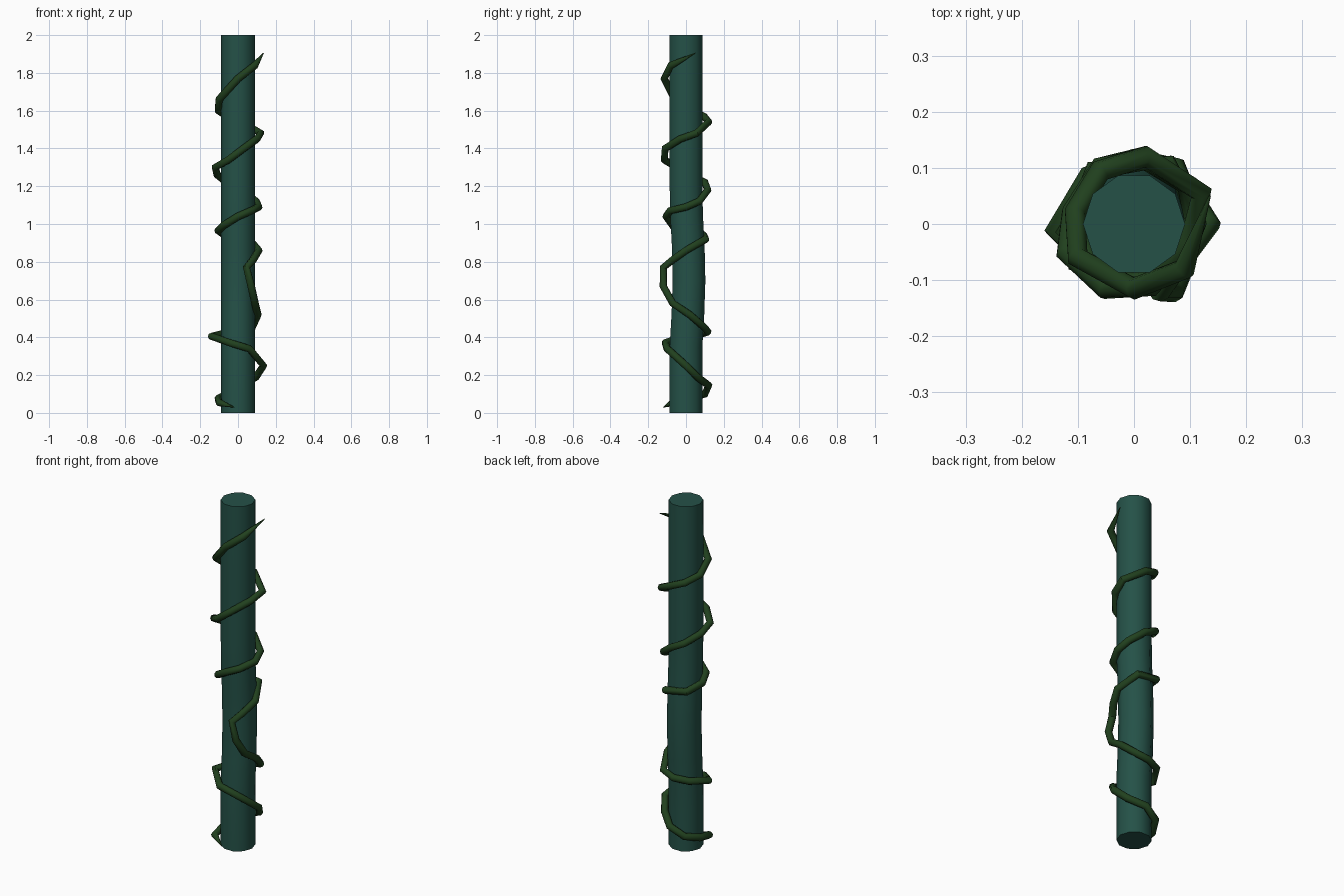
import bpy, bmesh, math

if "Cube" in bpy.data.objects:
    bpy.data.objects.remove(bpy.data.objects["Cube"])

def material(name, rgb):
    m = bpy.data.materials.new(name)
    m.diffuse_color = (*rgb, 1)
    m.use_nodes = True
    m.node_tree.nodes["Principled BSDF"].inputs["Base Color"].default_value = m.diffuse_color
    return m

teal = material("teal_green", (0.018, 0.083, 0.064))
leaf = material("dark_vine_green", (0.015, 0.052, 0.013))

# Main stalk: ten-sided column that bows slightly backwards below the middle
SIDES, RADIUS = 10, 0.091
sections = [(0, 0), (0.35, 0), (0.52, 0.01), (0.7, 0.016), (0.88, 0.012), (1.05, 0.003), (1.2, 0), (2, 0)]
bm = bmesh.new()
rings = []
for z, dy in sections:
    rings.append([bm.verts.new((RADIUS * math.cos(2 * math.pi * i / SIDES),
                                RADIUS * math.sin(2 * math.pi * i / SIDES) + dy, z))
                  for i in range(SIDES)])
for a, b in zip(rings, rings[1:]):
    for i in range(SIDES):
        j = (i + 1) % SIDES
        bm.faces.new((a[i], a[j], b[j], b[i]))
bm.faces.new(rings[0][::-1])
bm.faces.new(rings[-1])
mesh = bpy.data.meshes.new("stalk")
bm.to_mesh(mesh)
bm.free()
stalk = bpy.data.objects.new("stalk", mesh)
stalk.data.materials.append(teal)
bpy.context.collection.objects.link(stalk)

# Vine below the reversal: winds clockwise as it climbs
lower = [(-0.02, -0.12, 0.03), (-0.10, -0.07, 0.055), (-0.105, 0.02, 0.075), (-0.06, 0.10, 0.10),
         (0.02, 0.12, 0.145), (0.095, 0.06, 0.19), (0.135, 0.0, 0.25), (0.06, -0.10, 0.34),
         (-0.04, -0.11, 0.37), (-0.14, -0.01, 0.405), (-0.08, 0.085, 0.42), (0.0, 0.115, 0.43),
         (0.075, 0.10, 0.45), (0.105, 0.02, 0.52), (0.09, -0.07, 0.58), (0.07, -0.12, 0.67)]
# Vine above the reversal: winds the other way
upper = [(0.045, -0.12, 0.77), (0.08, -0.07, 0.81), (0.11, 0.0, 0.86), (0.06, 0.105, 0.92),
         (-0.07, 0.095, 0.94), (-0.105, 0.0, 0.965), (-0.08, -0.07, 0.99), (0.0, -0.105, 1.04),
         (0.07, -0.085, 1.07), (0.11, 0.0, 1.09), (0.095, 0.07, 1.12), (0.02, 0.115, 1.18),
         (-0.06, 0.10, 1.22), (-0.11, 0.02, 1.26), (-0.12, -0.05, 1.30), (-0.05, -0.115, 1.34),
         (0.03, -0.11, 1.40), (0.10, -0.03, 1.45), (0.12, 0.055, 1.48), (0.02, 0.12, 1.54),
         (-0.06, 0.095, 1.57), (-0.105, 0.02, 1.60), (-0.10, -0.06, 1.66), (0.0, -0.115, 1.77),
         (0.09, -0.08, 1.84), (0.135, 0.05, 1.905)]
path = lower + upper

curve = bpy.data.curves.new("vine", "CURVE")
curve.dimensions = "3D"
curve.bevel_depth = 0.02
curve.bevel_resolution = 2
curve.use_fill_caps = True
spline = curve.splines.new("POLY")
spline.points.add(len(path) - 1)
for p, co in zip(spline.points, path):
    p.co = (*co, 1)
# pointed ends
spline.points[0].radius = 0.1
spline.points[-1].radius = 0.1
vine = bpy.data.objects.new("vine", curve)
curve.materials.append(leaf)
bpy.context.collection.objects.link(vine)

# Turn the vine into a mesh and smooth both parts
bpy.ops.object.select_all(action="DESELECT")
vine.select_set(True)
bpy.context.view_layer.objects.active = vine
bpy.ops.object.convert(target="MESH")
for ob in (vine, stalk):
    bpy.ops.object.select_all(action="DESELECT")
    ob.select_set(True)
    bpy.context.view_layer.objects.active = ob
    bpy.ops.object.shade_smooth_by_angle(angle=math.radians(50))
